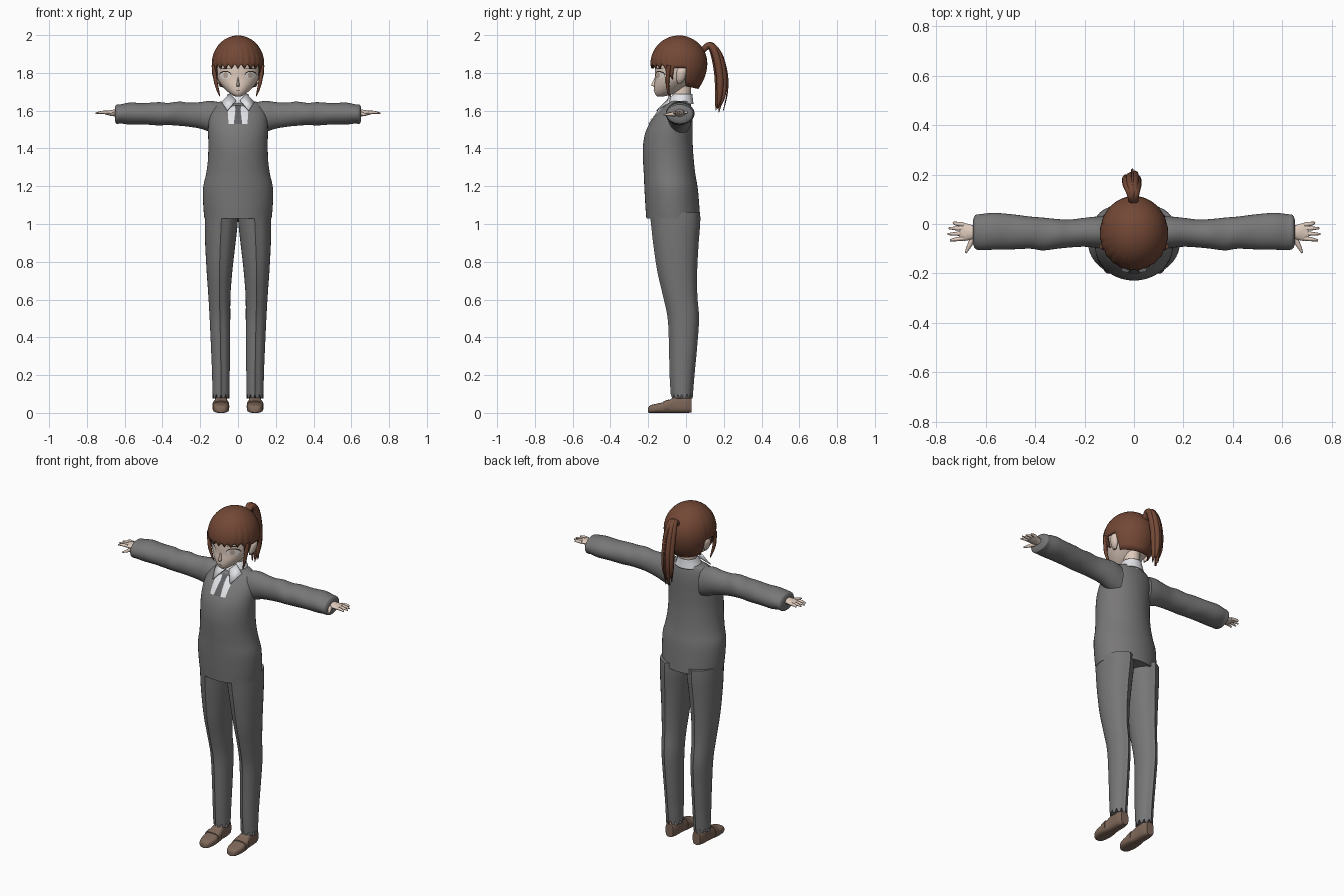
import bpy, bmesh, math
from mathutils import Vector
from mathutils.bvhtree import BVHTree

cube = bpy.data.objects.get("Cube")
if cube:
    bpy.data.objects.remove(cube, do_unlink=True)


def material(name, r, g, b):
    m = bpy.data.materials.new(name)
    m.use_nodes = True
    m.diffuse_color = (r, g, b, 1)
    m.node_tree.nodes["Principled BSDF"].inputs["Base Color"].default_value = (r, g, b, 1)
    return m


GREY = material("wool grey", .19, .185, .187)
TROUSER = material("trouser grey", .185, .183, .187)
TIE = material("tie grey", .12, .12, .13)
WHITE = material("shirt white", .76, .77, .80)
SKIN = material("skin", .74, .60, .51)
HAIR = material("hair brown", .17, .064, .036)
SHOE = material("shoe brown", .21, .137, .10)
EYE = material("eye white", .84, .80, .76)
IRIS = material("iris beige", .52, .40, .33)
DARK = material("lash dark", .03, .02, .018)


def finish(name, bm, mat, mirror=False, thick=0):
    """Turn a bmesh into a smooth-shaded object."""
    me = bpy.data.meshes.new(name)
    bm.to_mesh(me)
    bm.free()
    me.materials.append(mat)
    ob = bpy.data.objects.new(name, me)
    bpy.context.collection.objects.link(ob)
    bpy.ops.object.select_all(action='DESELECT')
    ob.select_set(True)
    bpy.context.view_layer.objects.active = ob
    bpy.ops.object.shade_smooth_by_angle(angle=math.radians(35))
    if thick:
        mod = ob.modifiers.new("thickness", 'SOLIDIFY')
        mod.thickness = thick
    if mirror:
        ob.modifiers.new("mirror", 'MIRROR')
    return ob


def smooth_rings(rings, steps):
    """Catmull-Rom interpolation of ring values."""
    out = []
    for i in range(len(rings) - 1):
        p0, p1 = rings[max(i - 1, 0)], rings[i]
        p2, p3 = rings[i + 1], rings[min(i + 2, len(rings) - 1)]
        for k in range(steps):
            t = k / steps
            out.append([b + .5 * t * (c - a + t * (2 * a - 5 * b + 4 * c - d + t * (3 * (b - c) + d - a)))
                        for a, b, c, d in zip(p0, p1, p2, p3)])
    return out + [list(rings[-1])]


def loft(name, axis, rings, mat, power=2, n=32, steps=4, caps=True, ridge=0, ragged=0, **kw):
    """Skin rounded sections (position, a0, a1, b0, b1) along an axis."""
    bm = bmesh.new()
    place = {'x': lambda t, a, b: (t, a, b), 'y': lambda t, a, b: (a, t, b),
             'z': lambda t, a, b: (a, b, t)}[axis]
    loops = []
    for j, (t, a0, a1, b0, b1) in enumerate(smooth_rings(rings, steps)):
        loop = []
        for i in range(n):
            ang = math.tau * i / n
            c, s = (math.copysign(abs(f) ** (2 / power), f) for f in (math.cos(ang), math.sin(ang)))
            b = (b0 + b1) / 2 + s * (b1 - b0) / 2
            if i % (n // 2) == n // 4:
                b += math.copysign(ridge, s)
            lift = ragged if j == 0 and i % 3 == 0 else 0
            loop.append(bm.verts.new(place(t + lift, (a0 + a1) / 2 + c * (a1 - a0) / 2, b)))
        loops.append(loop)
    for lo, hi in zip(loops, loops[1:]):
        for i in range(n):
            bm.faces.new((lo[i], lo[(i + 1) % n], hi[(i + 1) % n], hi[i]))
    if caps:
        bm.faces.new(loops[0])
        bm.faces.new(loops[-1])
    bmesh.ops.recalc_face_normals(bm, faces=bm.faces)
    return finish(name, bm, mat, **kw)


def tube(name, pts, radii, mat):
    """Tapered round strand along a smooth path."""
    cu = bpy.data.curves.new(name, 'CURVE')
    cu.dimensions = '3D'
    cu.bevel_depth = 1
    cu.bevel_resolution = 2
    cu.use_fill_caps = True
    path = smooth_rings([(*p, r) for p, r in zip(pts, radii)], 5)
    sp = cu.splines.new('POLY')
    sp.points.add(len(path) - 1)
    for point, (x, y, z, r) in zip(sp.points, path):
        point.co = (x, y, z, 1)
        point.radius = max(r, .001)
    sp.use_smooth = True
    cu.materials.append(mat)
    ob = bpy.data.objects.new(name, cu)
    bpy.context.collection.objects.link(ob)


def patch(name, outline, target, lift, mat, mirror=True):
    """Thin plate with an (x, z) outline laid on the front of a target."""
    me = target.data
    tree = BVHTree.FromPolygons([v.co for v in me.vertices], [p.vertices for p in me.polygons])
    pts = [Vector(p) for p in outline]
    edge = [p.lerp(q, k / 4) for p, q in zip(pts, pts[1:] + pts[:1]) for k in range(4)]
    mid = sum(pts, Vector((0, 0))) / len(pts)
    bm = bmesh.new()

    def drop(p):
        hit = tree.ray_cast(Vector((p.x, -1, p.y)), Vector((0, 1, 0)))[0]
        return bm.verts.new((p.x, (hit.y if hit else -.1) - lift, p.y))
    centre = drop(mid)
    loops = [[drop(mid.lerp(p, f)) for p in edge] for f in (.35, .7, 1)]
    n = len(edge)
    for i in range(n):
        k = (i + 1) % n
        bm.faces.new((centre, loops[0][i], loops[0][k]))
        for lo, hi in zip(loops, loops[1:]):
            bm.faces.new((lo[i], hi[i], hi[k], lo[k]))
    bm.normal_update()
    if sum(f.normal.y for f in bm.faces) > 0:
        bmesh.ops.reverse_faces(bm, faces=bm.faces)
    return finish(name, bm, mat, mirror)


def oval(x, z, rx, rz):
    return [(x + rx * math.cos(i * math.tau / 10), z + rz * math.sin(i * math.tau / 10)) for i in range(10)]


# Sweater body and sleeves
body = [(1.03, .178, -.21, .075), (1.1, .184, -.215, .07), (1.19, .185, -.22, .062), (1.26, .17, -.223, .05),
        (1.33, .16, -.227, .042), (1.41, .157, -.228, .036), (1.49, .158, -.213, .035), (1.56, .155, -.175, .035),
        (1.61, .14, -.13, .03), (1.643, .11, -.09, .022), (1.652, .065, -.075, .015)]
sweater = loft("sweater_body", 'z', [(z, -w, w, f, b) for z, w, f, b in body], GREY, n=48)
loft("sleeves", 'x', [(.10, -.10, .03, 1.47, 1.645), (.15, -.097, .03, 1.488, 1.652), (.2, -.092, .025, 1.505, 1.645),
                      (.26, -.095, .018, 1.515, 1.642), (.31, -.1, .02, 1.52, 1.648), (.37, -.107, .026, 1.524, 1.641),
                      (.42, -.1, .03, 1.522, 1.645), (.5, -.103, .04, 1.527, 1.64), (.57, -.104, .045, 1.526, 1.643),
                      (.62, -.106, .04, 1.532, 1.634), (.643, -.1, .036, 1.53, 1.632), (.652, -.08, .015, 1.55, 1.615)],
     GREY, mirror=True)

# Trousers with pressed creases and ragged hems
loft("trouser_legs", 'z', [(.075, .046, .135, -.072, .028), (.2, .044, .137, -.08, .038), (.35, .042, .143, -.083, .052),
                           (.5, .041, .15, -.09, .062), (.62, .04, .157, -.115, .053), (.75, .03, .166, -.145, .052),
                           (.9, .013, .174, -.167, .06), (1.0, .002, .176, -.178, .068), (1.06, 0, .175, -.185, .068)],
     TROUSER, ridge=.007, ragged=.03, mirror=True)

# Loafers
shoe = [(-.2, .072, .108, .002, .028), (-.188, .058, .122, 0, .04), (-.15, .047, .133, 0, .05),
        (-.1, .049, .132, 0, .062), (-.06, .054, .126, 0, .085), (0, .056, .123, 0, .09), (.03, .065, .114, .002, .08)]
loft("shoes", 'y', shoe, SHOE, power=3, mirror=True)
loft("shoe_straps", 'y', [(-.118, .046, .136, .006, .062), (-.09, .047, .135, .006, .071)], SHOE, power=3, mirror=True)

# Hands
loft("palms", 'x', [(.63, -.058, -.01, 1.565, 1.607), (.66, -.064, -.003, 1.571, 1.605),
                    (.69, -.068, .004, 1.577, 1.6), (.708, -.06, -.002, 1.582, 1.597)], SKIN, n=16, mirror=True)
for s, side in ((1, "left"), (-1, "right")):
    for finger, y0, y1, tip in (("index", -.058, -.066, .745), ("middle", -.038, -.041, .755),
                                ("ring", -.019, -.017, .75), ("little", -.003, .006, .732)):
        tube(f"{side}_{finger}_finger", [(s * .69, y0, 1.59), (s * .72, (y0 + y1) / 2, 1.591), (s * tip, y1, 1.586)],
             [.0095, .008, .004], SKIN)
    tube(f"{side}_thumb", [(s * .65, -.055, 1.583), (s * .668, -.09, 1.58), (s * .682, -.117, 1.578)],
         [.013, .009, .004], SKIN)

# Neck, head, nose and ears
loft("neck", 'z', [(1.6, -.05, .05, -.08, .025), (1.68, -.043, .043, -.07, .025), (1.76, -.045, .045, -.07, .03)], SKIN)
face = [(1.676, .016, -.152, -.115), (1.686, .036, -.162, -.075), (1.705, .06, -.168, -.03), (1.735, .087, -.168, .01),
        (1.77, .108, -.164, .05), (1.82, .117, -.164, .08), (1.9, .113, -.155, .085), (1.96, .07, -.1, .05)]
head = loft("head", 'z', [(z, -w, w, f, b) for z, w, f, b in face], SKIN, n=48)
loft("nose", 'z', [(1.729, -.009, .009, -.174, -.155), (1.737, -.008, .008, -.184, -.155),
                   (1.775, -.003, .003, -.166, -.155)], SKIN, n=12)
loft("ears", 'z', [(1.745, .1, .112, -.045, -.025), (1.765, .1, .128, -.05, -.008),
                   (1.8, .1, .138, -.05, .002), (1.82, .1, .134, -.045, .002), (1.832, .1, .118, -.035, -.01)],
     SKIN, n=16, mirror=True)

# Eyes, brows and mouth
patch("lashes", oval(.067, 1.791, .032, .021), head, .002, DARK)
patch("eye_whites", oval(.067, 1.787, .03, .019), head, .0035, EYE)
patch("irises", oval(.065, 1.788, .013, .017), head, .005, IRIS)
patch("brows", [(.04, 1.823), (.09, 1.82), (.09, 1.824), (.04, 1.827)], head, .003, DARK)
patch("mouth", [(-.014, 1.708), (.014, 1.708), (.01, 1.704), (-.01, 1.704)], head, .003, DARK, False)

# Hair cap: a dome whose hemline follows fringe, ears and nape
bm = bmesh.new()
N, ROWS = 96, 16
grid = []
for i in range(N):
    ang = math.tau * i / N
    f = math.cos(ang)
    strand = abs(math.sin(ang * 12))
    if f > .5:
        low = 1.822 + .022 * strand
    elif f > .22:
        low = 1.765 + .02 * strand
    elif f > -.28:
        low = 1.825
    else:
        low = 1.735 - .02 * min(1, -f)
    column = []
    for j in range(1, ROWS + 1):
        drop = 1 - math.cos(j / ROWS * math.pi / 2)
        z = 1.998 - (1.998 - low) * drop
        r = math.sqrt(1 - ((z - 1.85) / .148) ** 2) if z > 1.85 else 1 - ((1.85 - z) / .24) ** 2
        if f > .1:
            r *= 1 + .035 * (strand - .5) * drop
        column.append(bm.verts.new((.138 * r * math.sin(ang), -.037 - .15 * r * f, z)))
    grid.append(column)
top = bm.verts.new((0, -.037, 1.998))
for i in range(N):
    a, b = grid[i], grid[(i + 1) % N]
    bm.faces.new((top, a[0], b[0]))
    for j in range(ROWS - 1):
        bm.faces.new((a[j], a[j + 1], b[j + 1], b[j]))
bmesh.ops.recalc_face_normals(bm, faces=bm.faces)
finish("hair_cap", bm, HAIR, thick=.008)

# Side locks and ponytail strands
for s, side in ((1, "left"), (-1, "right")):
    tube(f"{side}_side_lock", [(s * .128, -.09, 1.84), (s * .119, -.098, 1.76), (s * .107, -.095, 1.71),
                               (s * .096, -.09, 1.675)], [.012, .01, .007, .002], HAIR)
for k, (x, dy, size, end) in enumerate([(-.03, 0, .016, 1.63), (-.012, .004, .022, 1.59), (.01, -.004, .02, 1.61),
                                        (-.02, -.016, .018, 1.6), (.003, .016, .016, 1.62), (-.006, .034, .005, 1.6)]):
    tube(f"ponytail_strand_{k + 1}",
         [(x * .3, .085, 1.915), (x * .6, .125 + dy * .4, 1.947), (x, .16 + dy * .8, 1.9), (x * 1.1, .183 + dy, 1.79),
          (x, .183 + dy, 1.69), (x * .8, .17 + dy * .8, end)],
         [size * .7, size * .8, size, size, size * .8, .002], HAIR)

# Shirt collar, shirt front and tie
loft("collar_band", 'z', [(1.635, -.078, .078, -.095, .04), (1.665, -.064, .064, -.085, .036),
                          (1.688, -.054, .054, -.068, .034)], WHITE, caps=False, thick=.005)
bm = bmesh.new()
bm.faces.new([bm.verts.new(p) for p in ((.01, -.098, 1.652), (.045, -.078, 1.686), (.086, -.085, 1.643),
                                        (.056, -.154, 1.597))])
finish("collar_flaps", bm, WHITE, mirror=True, thick=.006)
patch("shirt_front", [(.012, 1.625), (.056, 1.615), (.05, 1.53), (.022, 1.53)], sweater, .004, WHITE)
patch("tie_blade", [(-.01, 1.6), (.01, 1.6), (.022, 1.53), (-.022, 1.53)], sweater, .007, TIE, False)
patch("tie_knot", [(-.018, 1.63), (.018, 1.63), (.011, 1.595), (-.011, 1.595)], sweater, .009, TIE, False)
